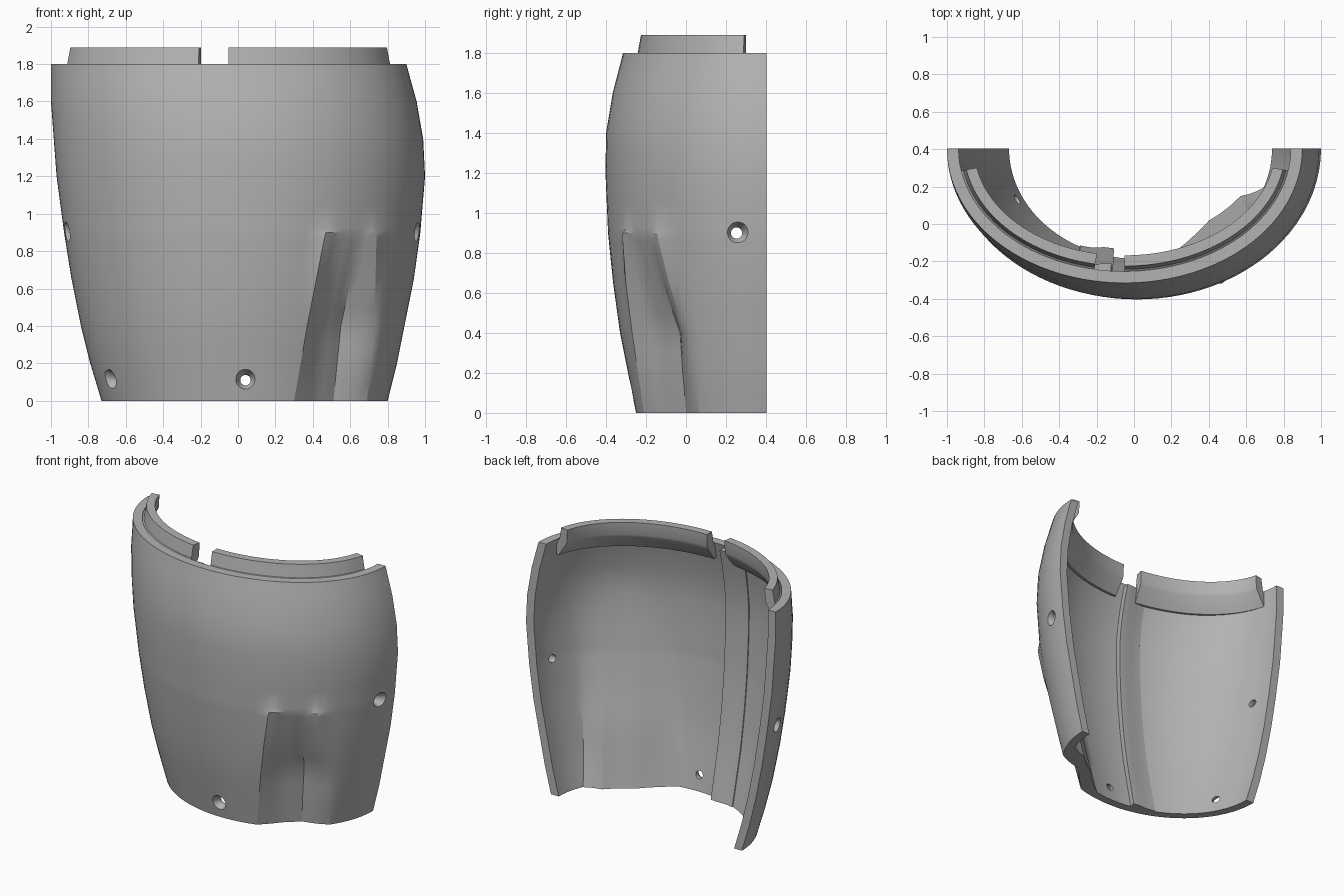
import bpy, bmesh, math
from mathutils import Vector

if "Cube" in bpy.data.objects:
    bpy.data.objects.remove(bpy.data.objects["Cube"])

grey = bpy.data.materials.new("plain_grey")
grey.use_nodes = True
grey.diffuse_color = (0.45, 0.45, 0.45, 1)
grey.node_tree.nodes["Principled BSDF"].inputs["Base Color"].default_value = grey.diffuse_color

BACK = 0.403  # plane where the shell is cut open
THICK = 0.062
# height: (right edge x, left edge x, front y)
PROFILE = {0: (-.73, .80, -.25), .2: (-.79, .85, -.29), .4: (-.84, .89, -.33),
           .65: (-.89, .94, -.365), .9: (-.93, .975, -.39), 1.2: (-.97, 1.0, -.403),
           1.4: (-.985, .99, -.4), 1.6: (-1.0, .955, -.367), 1.8: (-1.0, .90, -.315)}
# height: x of the four fold lines, then their depths, outside and inside
RECESS = {0: (.30, .42, .51, .69, 0, .08, .11, 0), .4: (.37, .45, .55, .73, 0, .10, .15, .02),
          .86: (.46, .53, .65, .74, -.02, .01, .01, -.025),
          .9: (.47, .55, .67, .74, -.02, 0, 0, -.025), .925: (.47, .55, .67, .74, 0, 0, 0, 0),
          1.8: (.47, .55, .67, .74, 0, 0, 0, 0)}
BULGE = {0: (.22, .40, .57, .68, .02, .12, .13, .02), .4: (.27, .45, .61, .73, .02, .12, .13, .02),
         1.4: (.45, .60, .75, .86, 0, 0, 0, 0), 1.8: (.45, .58, .70, .78, 0, 0, 0, 0)}


def lookup(table, z):
    """Linear interpolation in a table keyed by height."""
    keys = sorted(table)
    z = min(max(z, keys[0]), keys[-1])
    for lo, hi in zip(keys, keys[1:]):
        if z <= hi:
            t = (z - lo) / (hi - lo)
            return [p + (q - p) * t for p, q in zip(table[lo], table[hi])]


def section(z, inset=0):
    xr, xl, yf = lookup(PROFILE, z)
    return (xr + xl) / 2, (xl - xr) / 2 - inset, BACK - yf - inset


def point(z, angle, inset=0, push=0):
    c, a, b = section(z, inset)
    return Vector((c + a * math.cos(angle), BACK - b * math.sin(angle) + push, z))


def angle_at(z, x, inset=0):
    c, a, b = section(z, inset)
    return math.acos((x - c) / a)


def solid(name, outer, inner):
    """Closed slab between two equal grids of points."""
    bm = bmesh.new()
    o = [[bm.verts.new(p) for p in row] for row in outer]
    i = [[bm.verts.new(p) for p in row] for row in inner]
    rows, cols = len(o), len(o[0])
    for r in range(rows - 1):
        for k in range(cols - 1):
            for g in (o, i):
                bm.faces.new((g[r][k], g[r][k + 1], g[r + 1][k + 1], g[r + 1][k]))
        for k in (0, cols - 1):
            bm.faces.new((o[r][k], o[r + 1][k], i[r + 1][k], i[r][k]))
    for r in (0, rows - 1):
        for k in range(cols - 1):
            bm.faces.new((o[r][k], o[r][k + 1], i[r][k + 1], i[r][k]))
    bmesh.ops.recalc_face_normals(bm, faces=bm.faces)
    mesh = bpy.data.meshes.new(name)
    bm.to_mesh(mesh)
    bm.free()
    ob = bpy.data.objects.new(name, mesh)
    bpy.context.collection.objects.link(ob)
    mesh.materials.append(grey)
    return ob


def activate(ob):
    bpy.ops.object.select_all(action='DESELECT')
    ob.select_set(True)
    bpy.context.view_layer.objects.active = ob


def smooth(ob):
    activate(ob)
    bpy.ops.object.shade_smooth_by_angle(angle=math.radians(25))


# Main shell, with columns snapped to the fold lines of the recess
STEPS = (34, 3, 3, 3, 10)


def folded_row(z, table, inset):
    """One level of the wall; the spans outside the folds stay plain."""
    fold = lookup(table, z)
    knots = [math.pi] + [angle_at(z, x, inset) for x in fold[:4]] + [0]
    depths = [0] + fold[4:] + [0]
    row = []
    for s, n in enumerate(STEPS):
        for j in range(n):
            t = j / n
            push = depths[s] * (1 - t) + depths[s + 1] * t
            if s in (0, 4) and j:
                push = 0
            row.append(point(z, knots[s] * (1 - t) + knots[s + 1] * t, inset, push))
    return row + [point(z, 0, inset)]


levels = sorted(set(PROFILE) | {.1, .3, .5, .78, .86, .925, 1.05, 1.3, 1.5, 1.7})
shell = solid("curved_shell", [folded_row(z, RECESS, 0) for z in levels],
              [folded_row(z, BULGE, THICK) for z in levels])


# Countersunk screw holes
def drill(centre, direction):
    direction = Vector(direction).normalized()
    turn = direction.to_track_quat('Z', 'Y').to_euler()
    for r1, r2, depth, shift in ((.028, .028, .5, 0), (.024, .06, .07, -.02)):
        bpy.ops.mesh.primitive_cone_add(vertices=24, radius1=r1, radius2=r2, depth=depth,
                                        location=centre + direction * shift, rotation=turn)
        cutter = bpy.context.object
        cutter.name = "hole_cutter"
        cutter.hide_render = True
        cutter.data.materials.append(grey)
        activate(shell)
        mod = shell.modifiers.new("hole", 'BOOLEAN')
        mod.operation, mod.solver, mod.object = 'DIFFERENCE', 'EXACT', cutter
        bpy.ops.object.modifier_apply(modifier=mod.name)
        bpy.data.objects.remove(cutter)


side = math.asin(.15 / section(.9)[2])
drill(point(.9, side), (1, 0, 0))
drill(point(.9, math.pi - side), (-1, 0, 0))
drill(point(.11, angle_at(.11, .04)), (0, -1, 0))
low = angle_at(.11, -.68)
drill(point(.11, low), (math.cos(low), -math.sin(low), 0))
smooth(shell)

# Raised lip in two lengths with a notch between, flaring out of the inner wall
LIP = ((-.12, .045, THICK), (-.02, .045, .135), (0, .073, .143), (.09, .09, .147))
for name, start, end in (("right_lip", math.pi - .18, angle_at(1.8, -.21, .08)),
                         ("left_lip", angle_at(1.8, -.05, .08), .18)):
    n = 20
    angles = [start + (end - start) * k / n for k in range(n + 1)]
    grids = [[[point(1.8, a, row[side_index]) + Vector((0, 0, row[0])) for a in angles]
              for row in LIP] for side_index in (1, 2)]
    smooth(solid(name, *grids))

# Upright inner rib, thick beside the notch and tapering away
RIB = ((-.32, .006), (-.25, .02), (-.19, .04), (-.13, .045))
grids = [[[point(z, angle_at(z, x), THICK + (rise if raised else -.02)) for x, rise in RIB]
          for z in [1.78 * k / 16 for k in range(17)]] for raised in (False, True)]
smooth(solid("inner_rib", *grids))
